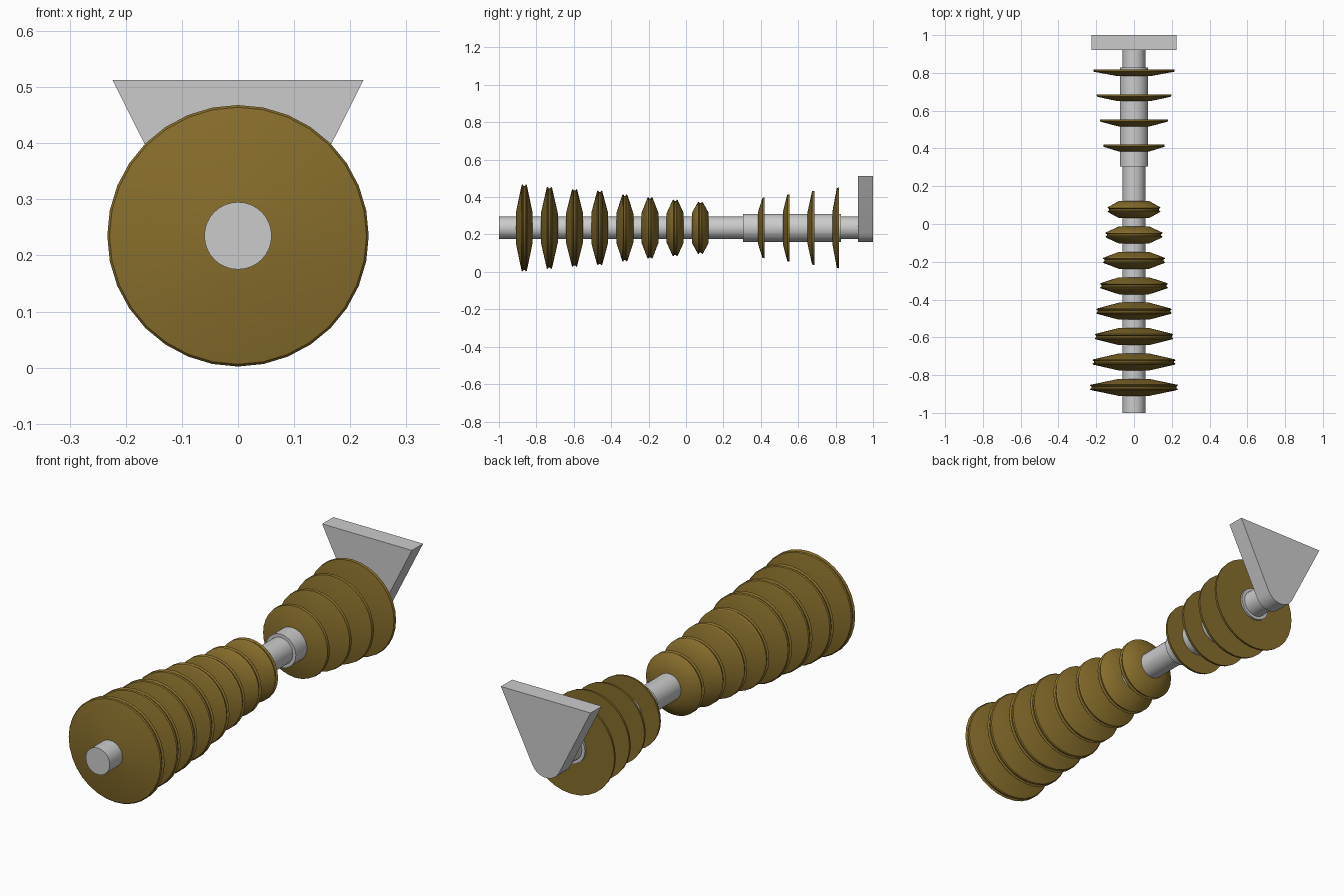
import bpy, bmesh, math

if "Cube" in bpy.data.objects:
    bpy.data.objects.remove(bpy.data.objects["Cube"])

AXIS_Z = 0.235

brown = bpy.data.materials.new("brown_glaze")
brown.diffuse_color = (0.245, 0.156, 0.025, 1)
brown.use_nodes = True
brown.node_tree.nodes["Principled BSDF"].inputs["Base Color"].default_value = brown.diffuse_color


def make_object(name, bm, mat=None):
    bmesh.ops.recalc_face_normals(bm, faces=bm.faces)
    mesh = bpy.data.meshes.new(name)
    bm.to_mesh(mesh)
    bm.free()
    obj = bpy.data.objects.new(name, mesh)
    bpy.context.collection.objects.link(obj)
    if mat:
        mesh.materials.append(mat)
    bpy.ops.object.select_all(action='DESELECT')
    obj.select_set(True)
    bpy.context.view_layer.objects.active = obj
    bpy.ops.object.shade_smooth_by_angle(angle=math.radians(30))
    return obj


def lathe(name, y0, profile, mat=None, sides=32):
    """Revolve (radius, y) points about the long axis and cap both ends."""
    bm = bmesh.new()
    rings = []
    for r, y in profile:
        rings.append([bm.verts.new((r * math.sin(2 * math.pi * i / sides), y0 + y,
                                    AXIS_Z + r * math.cos(2 * math.pi * i / sides)))
                      for i in range(sides)])
    for a, b in zip(rings, rings[1:]):
        for i in range(sides):
            j = (i + 1) % sides
            bm.faces.new((a[i], a[j], b[j], b[i]))
    bm.faces.new(rings[0])
    bm.faces.new(rings[-1])
    return make_object(name, bm, mat)


# Central rod and the thicker sleeve
lathe("rod", 0, [(0.06, -1.0), (0.06, 0.93)])
lathe("sleeve", 0, [(0.075, 0.305), (0.075, 0.828)])

# Thick double-coned sheds with a grooved rim, shrinking towards the middle
radii = [0.233, 0.22, 0.208, 0.2, 0.18, 0.165, 0.152, 0.14]
for k, R in enumerate(radii):
    half = [(0.08, -0.045), (R - 0.004, -0.014), (R, -0.009), (R - 0.008, -0.004)]
    profile = half + [(r, -y) for r, y in reversed(half)]
    lathe(f"thick_shed_{k + 1}", -0.865 + 0.1345 * k, profile, brown)

# Thin sheds on the sleeve, coned in front and flat behind
for k, R in enumerate([0.163, 0.18, 0.198, 0.216]):
    profile = [(0.085, -0.03), (R - 0.002, -0.006), (R, 0.006), (0.07, 0.006)]
    lathe(f"thin_shed_{k + 1}", 0.415 + 0.1325 * k, profile, brown)

# Mounting plate: triangle with a rounded lower corner around the rod
bm = bmesh.new()
outline = [(-0.224, 0.513)]
a0 = math.radians(-26.8)
steps = 10
for i in range(steps + 1):
    a = (-math.pi - a0) + (2 * a0 + math.pi) * i / steps
    outline.append((0.075 * math.cos(a), AXIS_Z + 0.075 * math.sin(a)))
outline.append((0.224, 0.513))
face = bm.faces.new([bm.verts.new((x, 0.92, z)) for x, z in outline])
ext = bmesh.ops.extrude_face_region(bm, geom=[face])
bmesh.ops.translate(bm, vec=(0, 0.08, 0),
                    verts=[g for g in ext["geom"] if isinstance(g, bmesh.types.BMVert)])
make_object("mounting_plate", bm)
